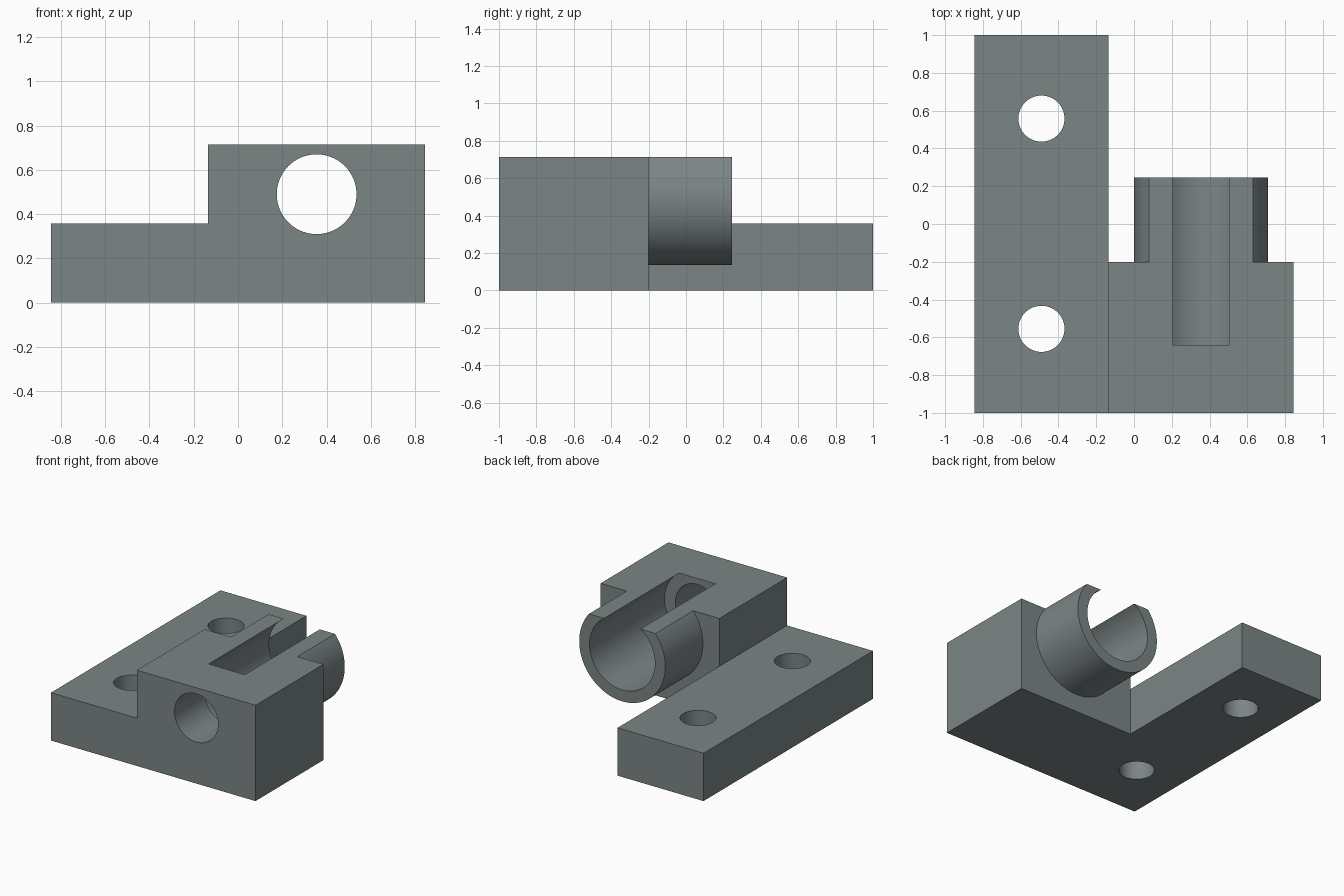
import bpy, bmesh, math
from mathutils import Vector

if "Cube" in bpy.data.objects:
    bpy.data.objects.remove(bpy.data.objects["Cube"])

steel = bpy.data.materials.new("grey steel")
steel.diffuse_color = (0.2, 0.235, 0.235, 1)
steel.use_nodes = True
steel.node_tree.nodes["Principled BSDF"].inputs["Base Color"].default_value = steel.diffuse_color

AX, AZ = 0.355, 0.49            # barrel axis
TOP, STEP = 0.715, 0.357        # block and flange heights
X0, X1, XS = -0.845, 0.845, -0.135
YB = -0.2                       # back of the block


def prism(name, points, direction):
    """Solid made by sweeping a closed polygon along a direction."""
    bm = bmesh.new()
    face = bm.faces.new([bm.verts.new(p) for p in points])
    swept = bmesh.ops.extrude_face_region(bm, geom=[face])["geom"]
    bmesh.ops.translate(bm, vec=Vector(direction),
                        verts=[v for v in swept if isinstance(v, bmesh.types.BMVert)])
    bmesh.ops.recalc_face_normals(bm, faces=bm.faces)
    mesh = bpy.data.meshes.new(name)
    bm.to_mesh(mesh)
    bm.free()
    mesh.materials.append(steel)
    obj = bpy.data.objects.new(name, mesh)
    bpy.context.collection.objects.link(obj)
    return obj


def arc(radius, start=0.0, sweep=2 * math.pi, n=96, closed=True):
    count = n if closed else n + 1
    return [(radius * math.cos(start + sweep * i / n),
             radius * math.sin(start + sweep * i / n)) for i in range(count)]


def combine(target, other, operation):
    mod = target.modifiers.new(operation.lower(), 'BOOLEAN')
    mod.operation, mod.solver, mod.object = operation, 'EXACT', other
    bpy.context.view_layer.objects.active = target
    bpy.ops.object.modifier_apply(modifier=mod.name)
    bpy.data.objects.remove(other, do_unlink=True)


# Stepped body, then the long mounting flange behind it
profile = [(X0, 0), (X1, 0), (X1, TOP), (XS, TOP), (XS, STEP), (X0, STEP)]
body = prism("clamp_bracket", [(x, -1, z) for x, z in profile], (0, 0.8, 0))
flange = prism("mounting_flange",
               [(X0, -0.5, 0), (XS, -0.5, 0), (XS, -0.5, STEP), (X0, -0.5, STEP)],
               (0, 1.5, 0))
combine(body, flange, 'UNION')

# Barrel with its crown cut level with the block top
R = 0.355
tip = math.asin((TOP - AZ) / R)
outline = arc(R, math.pi - tip, math.pi + 2 * tip, closed=False)
barrel = prism("open_barrel", [(AX + u, YB - 0.1, AZ + v) for u, v in outline],
               (0, 0.345 + 0.2, 0))
for v in barrel.data.vertices:
    v.co.y = min(v.co.y, 0.245)
combine(body, barrel, 'UNION')

# Wide bore open at the top, and the narrower front hole
for radius, y, length in [(0.27, -0.64, 1.0), (0.18, -1.1, 0.6)]:
    bore = prism("bore_cutter", [(AX + u, y, AZ + v) for u, v in arc(radius)],
                 (0, length, 0))
    combine(body, bore, 'DIFFERENCE')

# Two bolt holes through the flange
for y in (-0.555, 0.558):
    hole = prism("bolt_hole_cutter",
                 [(-0.49 + u, y + v, -0.1) for u, v in arc(0.122, n=64)], (0, 0, 0.6))
    combine(body, hole, 'DIFFERENCE')

# Smooth bores with crisp edges
bpy.ops.object.select_all(action='DESELECT')
body.select_set(True)
bpy.context.view_layer.objects.active = body
bpy.ops.object.shade_smooth_by_angle(angle=math.radians(25))
